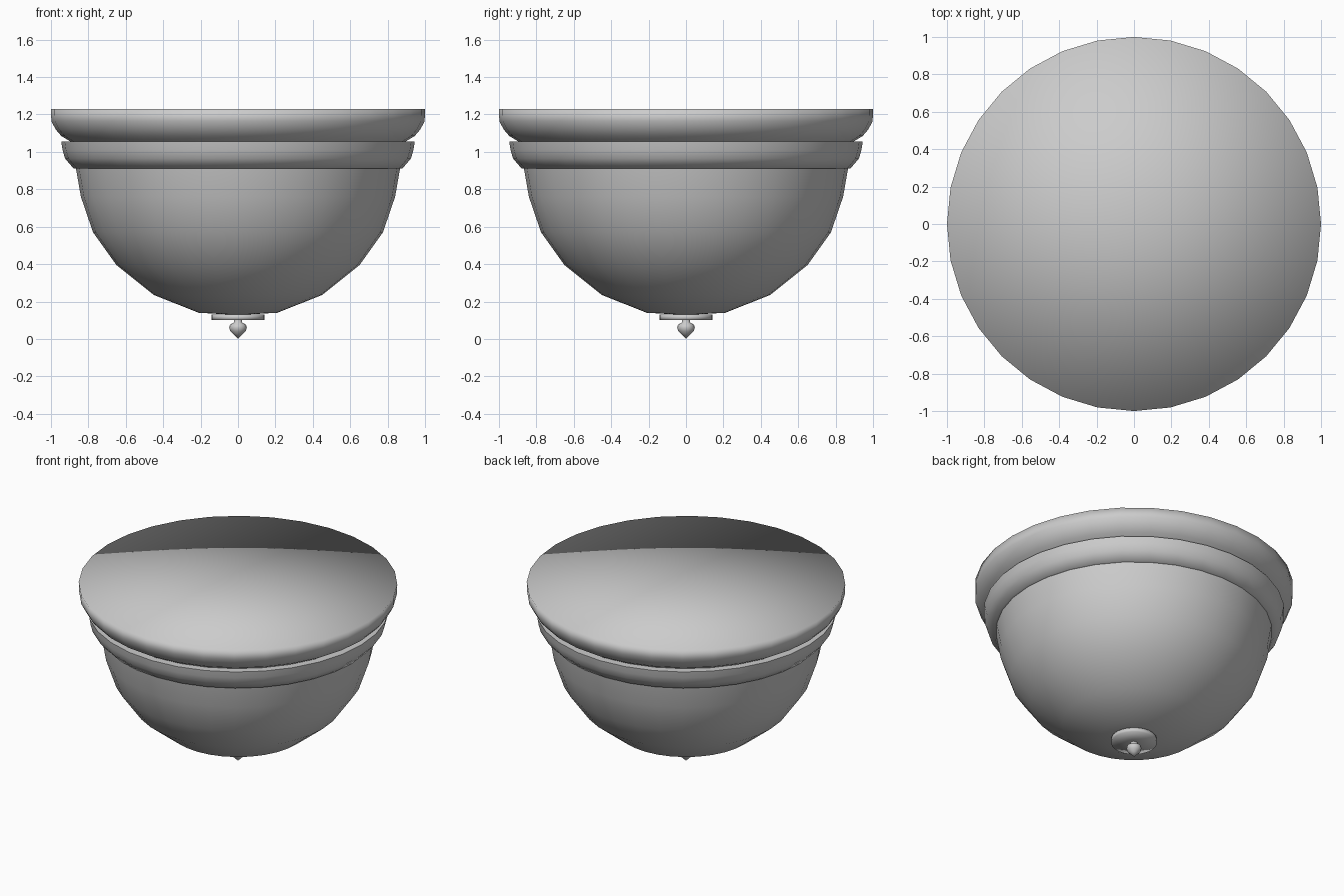
import bpy, bmesh, math

if "Cube" in bpy.data.objects:
    bpy.data.objects.remove(bpy.data.objects["Cube"])


def lathe(name, profile, segments, angle=180):
    """Revolve (radius, height) points around z; radius 0 makes a pole."""
    bm = bmesh.new()
    rings = []
    for r, z in profile:
        if r == 0:
            rings.append([bm.verts.new((0, 0, z))] * segments)
        else:
            rings.append([bm.verts.new((r * math.cos(2 * math.pi * i / segments),
                                        r * math.sin(2 * math.pi * i / segments), z))
                          for i in range(segments)])
    for a, b in zip(rings, rings[1:]):
        for i in range(segments):
            j = (i + 1) % segments
            bm.faces.new(list(dict.fromkeys((a[i], b[i], b[j], a[j]))))
    bmesh.ops.recalc_face_normals(bm, faces=bm.faces)
    mesh = bpy.data.meshes.new(name)
    bm.to_mesh(mesh)
    bm.free()
    obj = bpy.data.objects.new(name, mesh)
    bpy.context.collection.objects.link(obj)
    bpy.ops.object.select_all(action='DESELECT')
    obj.select_set(True)
    bpy.context.view_layer.objects.active = obj
    if angle >= 180:
        bpy.ops.object.shade_smooth()
    else:
        bpy.ops.object.shade_smooth_by_angle(angle=math.radians(angle))
    return obj


# Ceiling pan: closed flat top, softly shaded over the rim
lathe("ceiling_pan", [(0, 1.23), (1.0, 1.23), (0.998, 1.165), (0.975, 1.12),
                      (0.945, 1.085), (0.895, 1.055)], 32)

# Stepped trim ring below the pan
lathe("trim_ring", [(0.88, 1.055), (0.945, 1.055), (0.938, 1.01), (0.925, 0.965),
                    (0.88, 0.912), (0.855, 0.912)], 32, 50)

# Glass bowl
lathe("glass_bowl", [(0.868, 0.92), (0.84, 0.76), (0.775, 0.57), (0.65, 0.395),
                     (0.45, 0.235), (0.21, 0.14), (0, 0.128)], 32)

# Round plate holding the bowl
lathe("finial_plate", [(0, 0.13), (0.143, 0.13), (0.143, 0.10), (0.02, 0.10),
                       (0, 0.10)], 24)

# Turned finial knob
lathe("finial_knob", [(0.022, 0.105), (0.022, 0.088), (0.043, 0.076), (0.047, 0.06),
                      (0.042, 0.042), (0.025, 0.025), (0, 0.0)], 16)
